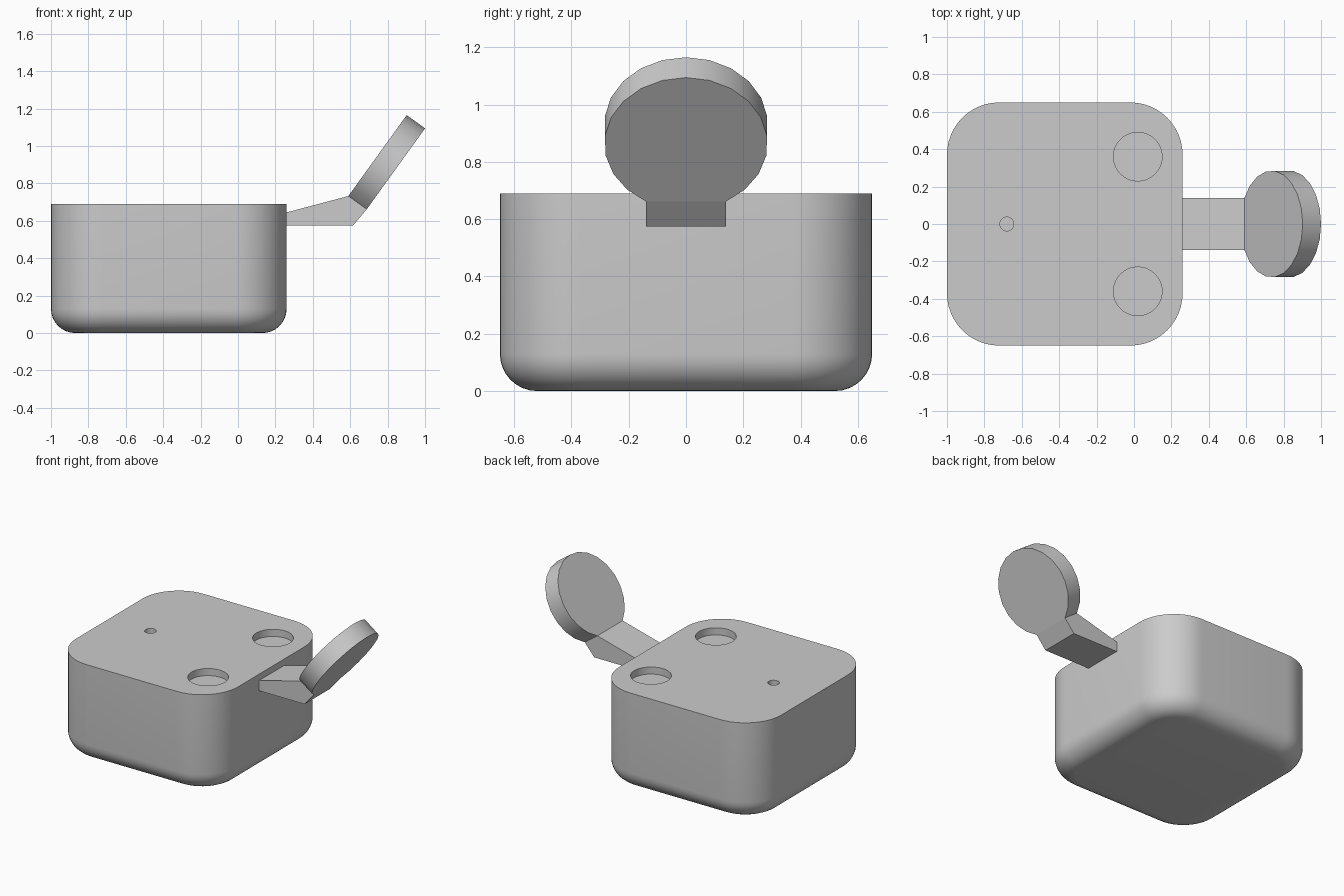
import bpy, bmesh, math
from mathutils import Matrix, Vector

cube = bpy.data.objects.get("Cube")
if cube:
    bpy.data.objects.remove(cube, do_unlink=True)

GREY = (0.6, 0.6, 0.6, 1.0)
grey = bpy.data.materials.new("plain grey")
grey.use_nodes = True
grey.diffuse_color = GREY
grey.node_tree.nodes["Principled BSDF"].inputs["Base Color"].default_value = GREY


def make_object(name, bm):
    bmesh.ops.recalc_face_normals(bm, faces=bm.faces)
    mesh = bpy.data.meshes.new(name)
    bm.to_mesh(mesh)
    bm.free()
    mesh.materials.append(grey)
    obj = bpy.data.objects.new(name, mesh)
    bpy.context.collection.objects.link(obj)
    return obj


def smooth(obj):
    bpy.ops.object.select_all(action="DESELECT")
    obj.select_set(True)
    bpy.context.view_layer.objects.active = obj
    bpy.ops.object.shade_smooth_by_angle(angle=math.radians(30))


def prism(name, points, offset):
    """Extrude a flat outline along an offset."""
    bm = bmesh.new()
    face = bm.faces.new([bm.verts.new(p) for p in points])
    out = bmesh.ops.extrude_face_region(bm, geom=[face])["geom"]
    verts = [v for v in out if isinstance(v, bmesh.types.BMVert)]
    bmesh.ops.translate(bm, verts=verts, vec=offset)
    return make_object(name, bm)


# Body: rounded rectangle rings lofted up through a rounded bottom edge
CX, HALF_X, HALF_Y, HEIGHT = -0.37, 0.63, 0.65, 0.69
CORNER, BOTTOM, STEPS = 0.28, 0.13, 12


def ring(bm, inset, z):
    verts = []
    for k, (sx, sy) in enumerate([(1, 1), (-1, 1), (-1, -1), (1, -1)]):
        for i in range(STEPS + 1):
            a = math.pi / 2 * (k + i / STEPS)
            r = CORNER - inset
            verts.append(bm.verts.new((CX + sx * (HALF_X - CORNER) + r * math.cos(a),
                                       sy * (HALF_Y - CORNER) + r * math.sin(a), z)))
    return verts


bm = bmesh.new()
rings = []
for i in range(9):
    a = math.pi / 2 * i / 8
    rings.append(ring(bm, BOTTOM * (1 - math.sin(a)), BOTTOM * (1 - math.cos(a))))
rings.append(ring(bm, 0, HEIGHT))
for low, high in zip(rings, rings[1:]):
    for i in range(len(low)):
        j = (i + 1) % len(low)
        bm.faces.new((low[i], low[j], high[j], high[i]))
bm.faces.new(rings[0])
bm.faces.new(rings[-1])
body = make_object("body", bm)

# Round recesses in the top
DEPTH = 0.05
bm = bmesh.new()
for x, y, r in [(0.02, 0.36, 0.13), (0.02, -0.36, 0.13), (-0.68, 0, 0.037)]:
    bmesh.ops.create_cone(bm, cap_ends=True, segments=40, radius1=r, radius2=r,
                          depth=2 * DEPTH, matrix=Matrix.Translation((x, y, HEIGHT)))
cutter = make_object("recess_cutter", bm)
cut = body.modifiers.new("recesses", "BOOLEAN")
cut.object = cutter
cut.solver = "EXACT"
bpy.context.view_layer.objects.active = body
bpy.ops.object.modifier_apply(modifier=cut.name)
bpy.data.objects.remove(cutter, do_unlink=True)
smooth(body)

# Tilted disc with a flat chord where it meets the arm
RADIUS, HALF_W, THICK = 0.285, 0.14, 0.121
up = Vector((0.585, 0, 0.811)).normalized()
normal = Vector((up.z, 0, -up.x))
centre = Vector((0.902, 0, 1.165)) - up * RADIUS
side = Vector((0, 1, 0))
sweep = math.pi - math.asin(HALF_W / RADIUS)
angles = [sweep * i / 9 for i in range(-9, 10)]
disc = prism("handle_disc",
             [centre + RADIUS * (up * math.cos(a) + side * math.sin(a)) for a in angles],
             normal * THICK)
smooth(disc)

# Wedge arm joining the disc to the body
hinge = centre + up * RADIUS * math.cos(sweep)
under = hinge + normal * THICK
outline = [(0.26, 0.645), (hinge.x, hinge.z), (under.x, under.z), (0.615, 0.575), (0.26, 0.575)]
prism("handle_arm", [(x, -HALF_W, z) for x, z in outline], Vector((0, 2 * HALF_W, 0)))
